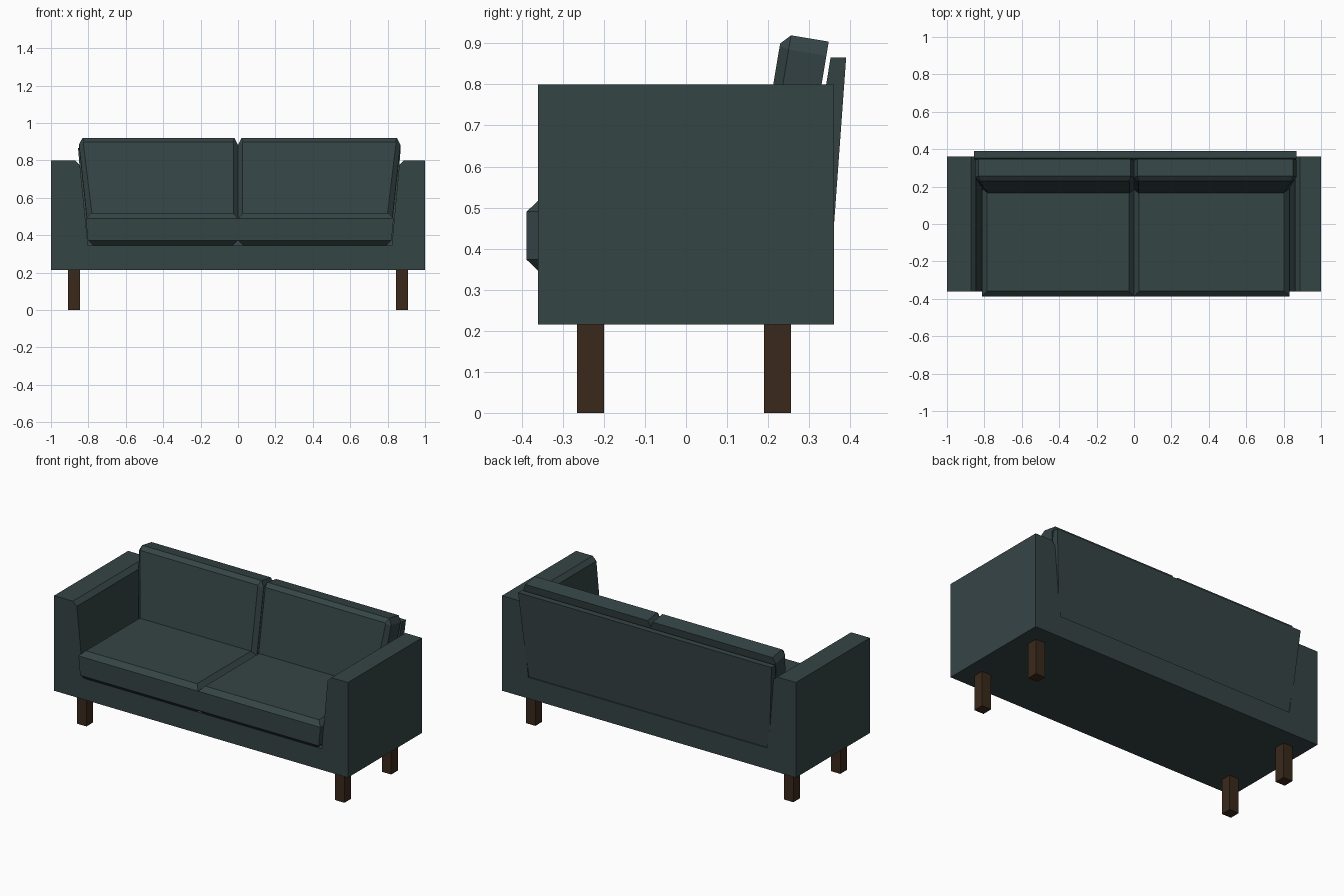
import bpy, bmesh
from mathutils import Vector

if "Cube" in bpy.data.objects:
    bpy.data.objects.remove(bpy.data.objects["Cube"])


def material(name, rgb):
    m = bpy.data.materials.new(name)
    m.diffuse_color = (*rgb, 1)
    m.use_nodes = True
    m.node_tree.nodes["Principled BSDF"].inputs["Base Color"].default_value = m.diffuse_color
    return m


FABRIC = material("dark_teal_fabric", (0.036, 0.058, 0.06))
WOOD = material("dark_wood", (0.042, 0.022, 0.011))


def loft(name, rings, mat):
    """Closed solid through a sequence of rings with equal point counts."""
    bm = bmesh.new()
    loops = [[bm.verts.new(p) for p in ring] for ring in rings]
    n = len(loops[0])
    for a, b in zip(loops, loops[1:]):
        for i in range(n):
            j = (i + 1) % n
            bm.faces.new((a[i], a[j], b[j], b[i]))
    bm.faces.new(loops[0])
    bm.faces.new(loops[-1])
    bmesh.ops.recalc_face_normals(bm, faces=bm.faces)
    mesh = bpy.data.meshes.new(name)
    bm.to_mesh(mesh)
    bm.free()
    mesh.materials.append(mat)
    ob = bpy.data.objects.new(name, mesh)
    bpy.context.collection.objects.link(ob)
    return ob


def rect(x0, x1, y0, y1, z):
    return [(x0, y0, z), (x1, y0, z), (x1, y1, z), (x0, y1, z)]


# Base and arms: one U-shaped section running front to back
profile = [(-1, .215), (1, .215), (1, .80), (.887, .80), (.862, .775),
           (.822, .345), (-.802, .345), (-.845, .775), (-.872, .80), (-1, .80)]
loft("frame", [[(x, y, z) for x, z in profile] for y in (-.36, .36)], FABRIC)

# Leaning backrest panel, wider at the top
loft("backrest", [rect(-.81, .825, .26, .349, .30),
                  rect(-.855, .87, .352, .39, .865)], FABRIC)

UP = Vector((0, .165, .986))
DEPTH = Vector((0, .986, -.165))
ORIGIN = Vector((0, .154, .45))

for side, s, shift in (("left", -1, 0), ("right", 1, .018)):
    # Seat cushion: bevelled top and bottom borders
    lo, hi, b = .803 + shift, .814 + shift, .029
    rings = []
    for z, w, inset in ((.345, lo, b), (.373, lo, 0), (.49, hi, 0), (.518, hi, b)):
        x = sorted((s * (.001 + inset * .9), s * (w - inset)))
        rings.append(rect(*x, -.388 + inset, .27, z))
    loft(side + "_seat_cushion", rings, FABRIC)

    # Back cushion: leaning, with a bevelled front border
    a0, a1 = .803 + shift, .85 + shift
    rim = [(a0, 0), (a1, .445), (a1 - .018, .48), (.018, .48), (.001, .445), (.001, 0)]
    front = [(a0 - .03, 0), (a1 - .023, .45), (a1 - .026, .456),
             (.027, .456), (.025, .45), (.025, 0)]
    rings = [[ORIGIN + Vector((s * x, 0, 0)) + UP * h + DEPTH * d for x, h in ring]
             for ring, d in ((front, 0), (rim, .023), (rim, .116))]
    loft(side + "_back_cushion", rings, FABRIC)

    # Square legs
    cx = s * .878
    for end, y0, y1 in (("front", -.265, -.20), ("back", .19, .256)):
        loft(f"{side}_{end}_leg", [rect(cx - .032, cx + .032, y0, y1, z)
                                   for z in (0, .215)], WOOD)
